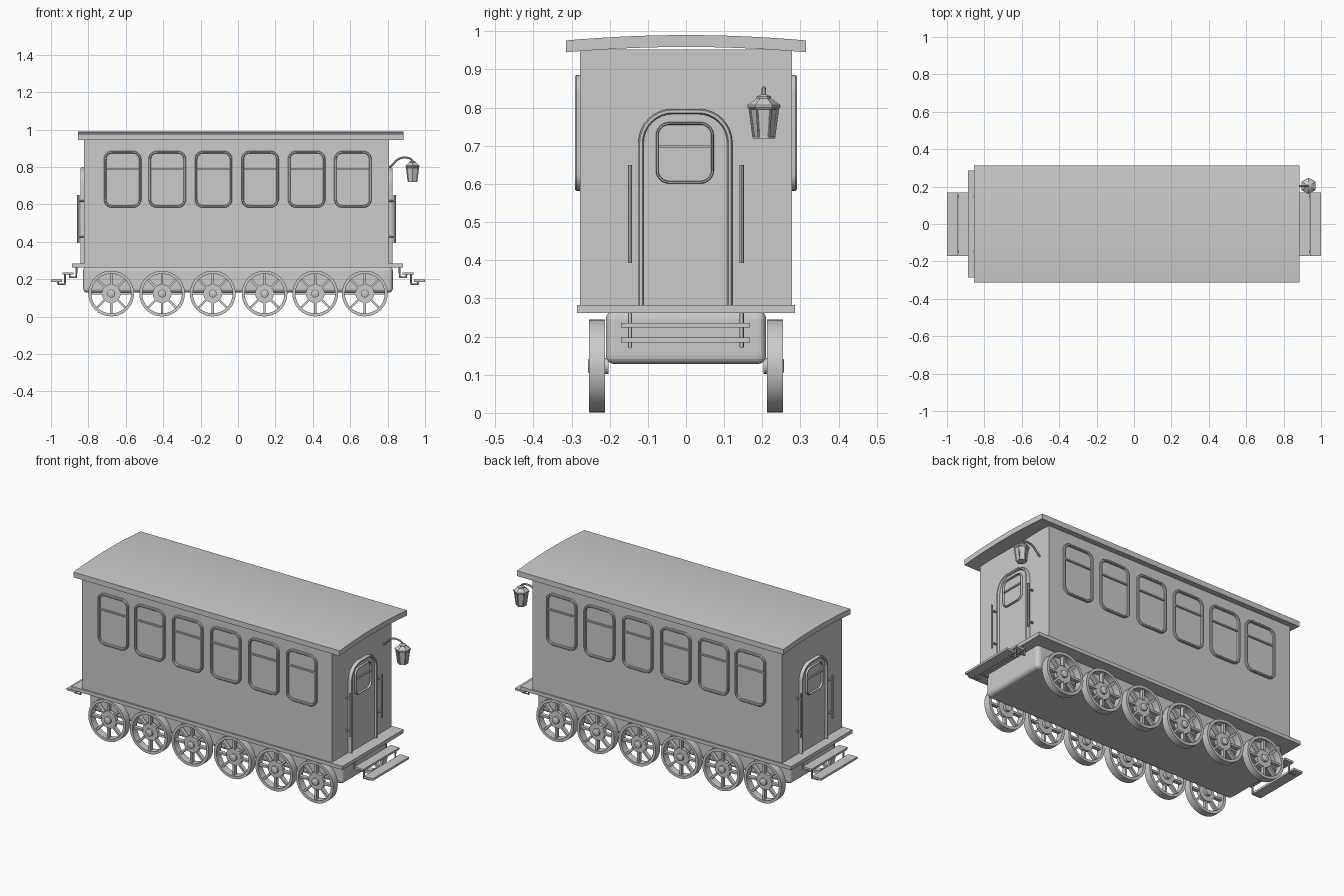
import bpy, bmesh, math
from mathutils import Vector, Matrix

if "Cube" in bpy.data.objects:
    bpy.data.objects.remove(bpy.data.objects["Cube"])


def finish(name, bm, smooth=False):
    bmesh.ops.remove_doubles(bm, verts=bm.verts, dist=1e-5)
    bmesh.ops.recalc_face_normals(bm, faces=bm.faces)
    me = bpy.data.meshes.new(name)
    bm.to_mesh(me)
    bm.free()
    ob = bpy.data.objects.new(name, me)
    bpy.context.collection.objects.link(ob)
    if smooth:
        bpy.ops.object.select_all(action='DESELECT')
        bpy.context.view_layer.objects.active = ob
        ob.select_set(True)
        bpy.ops.object.shade_smooth_by_angle(angle=math.radians(35))
    return ob


def add_box(bm, x0, x1, y0, y1, z0, z1, rot=Matrix()):
    m = Matrix.Translation(((x0+x1)/2, (y0+y1)/2, (z0+z1)/2)) @ Matrix.Diagonal((x1-x0, y1-y0, z1-z0, 1))
    bmesh.ops.create_cube(bm, size=1, matrix=rot @ m)


def box(name, *dims):
    bm = bmesh.new()
    add_box(bm, *dims)
    return finish(name, bm)


def lathe(bm, profile, n, place=Matrix(), closed=False, start=0):
    rings = [[bm.verts.new(place @ Vector((r*math.cos(start+2*math.pi*i/n),
                                           r*math.sin(start+2*math.pi*i/n), h)))
              for i in range(n)] for r, h in profile]
    for k in range(len(rings) if closed else len(rings)-1):
        a, b = rings[k], rings[(k+1) % len(rings)]
        for i in range(n):
            j = (i+1) % n
            bm.faces.new((a[i], a[j], b[j], b[i]))


def tube(name, paths, r):
    cu = bpy.data.curves.new(name, 'CURVE')
    cu.dimensions = '3D'
    cu.bevel_depth, cu.bevel_resolution, cu.use_fill_caps = r, 2, True
    for pts in paths:
        sp = cu.splines.new('POLY')
        sp.points.add(len(pts)-1)
        for p, co in zip(sp.points, pts):
            p.co = (*co, 1)
    ob = bpy.data.objects.new(name, cu)
    bpy.context.collection.objects.link(ob)
    bpy.ops.object.select_all(action='DESELECT')
    bpy.context.view_layer.objects.active = ob
    ob.select_set(True)
    bpy.ops.object.convert(target='MESH')
    bpy.ops.object.shade_smooth_by_angle(angle=math.radians(40))


def outline(u0, u1, v0, v1, rb, rt, d=0, db=None):
    # rounded rectangle inset by d (db at the bottom)
    db = d if db is None else db
    pts = []
    for cu, cv, r, a0 in ((u1-rb, v0+rb, rb, -90), (u1-rt, v1-rt, rt, 0),
                          (u0+rt, v1-rt, rt, 90), (u0+rb, v0+rb, rb, 180)):
        for k in range(9):
            a = math.radians(a0 + k*11.25)
            q = max(r-d, 0)
            pts.append((cu + q*math.cos(a) if r else cu + (-d if cu > 0 else d),
                        cv + q*math.sin(a) if r else cv + db))
    return pts


def ring_frame(name, outer, inner, depth, to3d):
    bm = bmesh.new()
    mid = depth*0.7
    em = 0.25
    lerp = [[(o[0]+(i[0]-o[0])*t, o[1]+(i[1]-o[1])*t) for o, i in zip(outer, inner)] for t in (em, 1-em)]
    layers = [(outer, -0.003), (outer, mid), (lerp[0], depth), (lerp[1], depth), (inner, mid), (inner, -0.003)]
    rings = [[bm.verts.new(to3d(u, v, w)) for u, v in pts] for pts, w in layers]
    n = len(outer)
    for a, b in zip(rings, rings[1:]):
        for i in range(n):
            bm.faces.new((a[i], a[(i+1) % n], b[(i+1) % n], b[i]))
    return finish(name, bm, True)


def window(name, u0, u1, v0, v1, r, bar, t, depth, to3d):
    ring_frame(name + "_frame", outline(u0, u1, v0, v1, r, r), outline(u0, u1, v0, v1, r, r, t), depth, to3d)
    bm = bmesh.new()
    c = [to3d(u, v, w) for w in (-0.002, depth*0.7)
         for u, v in ((u0+t/2, bar-.004), (u1-t/2, bar-.004), (u1-t/2, bar+.004), (u0+t/2, bar+.004))]
    vs = [bm.verts.new(p) for p in c]
    for f in ((0, 1, 2, 3), (4, 5, 6, 7), (0, 1, 5, 4), (1, 2, 6, 5), (2, 3, 7, 6), (3, 0, 4, 7)):
        bm.faces.new([vs[i] for i in f])
    finish(name + "_crossbar", bm)


# carriage body, floor and rounded undercarriage
box("body", -0.823, 0.807, -0.278, 0.278, 0.28, 0.952)
box("floor", -0.887, 0.882, -0.286, 0.286, 0.262, 0.283)
under = box("undercarriage", -0.828, 0.828, -0.21, 0.21, 0.128, 0.268)
bev = under.modifiers.new("bevel", 'BEVEL')
bev.width, bev.segments = 0.022, 4

# arched roof slab
bm = bmesh.new()
N = 16
sec = []
for i in range(N+1):
    t = -1 + 2*i/N
    sec.append((t*0.314, 0.976 + 0.014*(1-t*t)))
sec += [(y, z-0.031) for y, z in reversed(sec)]
ends = [[bm.verts.new((x, y, z)) for y, z in sec] for x in (-0.855, 0.884)]
for i in range(len(sec)):
    j = (i+1) % len(sec)
    bm.faces.new((ends[0][i], ends[0][j], ends[1][j], ends[1][i]))
for e in ends:
    for i in range(N):
        bm.faces.new((e[i], e[i+1], e[2*N-i], e[2*N+1-i]))
finish("roof", bm, True)

# side windows
for s in (-1, 1):
    for x in (-0.617, -0.378, -0.131, 0.118, 0.367, 0.614):
        window("side_window", x-0.1, x+0.1, 0.582, 0.886, 0.045, 0.787, 0.013, 0.013,
               lambda u, v, w, s=s: (u, s*(0.278+w), v))

# spoked wheels
bm = bmesh.new()
lathe(bm, [(0.122, -0.021), (0.122, 0.021), (0.106, 0.021), (0.106, -0.021)], 40, closed=True)
lathe(bm, [(0, -0.012), (0.05, -0.012), (0.05, 0.008), (0, 0.008)], 32)
lathe(bm, [(0, -0.03), (0.021, -0.03), (0.021, 0.02), (0.015, 0.024), (0, 0.024)], 24)
for k in range(8):
    add_box(bm, 0.045, 0.109, -0.006, 0.006, -0.010, 0.012, Matrix.Rotation(k*math.pi/4, 4, 'Z'))
wheel = finish("wheel", bm, True)
first = True
for s in (-1, 1):
    for x in (-0.678, -0.406, -0.135, 0.142, 0.413, 0.678):
        ob = wheel if first else bpy.data.objects.new("wheel", wheel.data)
        if not first:
            bpy.context.collection.objects.link(ob)
        first = False
        ob.location = (x, s*0.233, 0.123)
        ob.rotation_euler = (-s*math.pi/2, 0, 0)

# ends: door, handrails and steps
for s, x0 in ((1, 0.807), (-1, -0.823)):
    def face(u, v, w, s=s, x0=x0):
        return (x0 + s*w, u, v)
    door = (-0.125, 0.122, 0.281, 0.797, 0, 0.09)
    ring_frame("door_frame", outline(*door), outline(*door, 0.014, 0), 0.02, face)
    bm = bmesh.new()
    pts = outline(*door, 0.012, 0)
    pts = [p for i, p in enumerate(pts) if i == 0 or p != pts[i-1]]
    f = bm.faces.new([bm.verts.new(face(u, v, 0.008)) for u, v in pts])
    bmesh.ops.extrude_face_region(bm, geom=[f])
    bm.faces.ensure_lookup_table()
    for v in bm.faces[-1].verts:
        v.co.x -= s*0.01
    finish("door", bm)
    window("door_window", -0.079, 0.073, 0.601, 0.762, 0.035, 0.698, 0.007, 0.012,
           lambda u, v, w: face(u, v, w+0.007))
    rails = []
    for y in (-0.147, 0.146):
        xr = x0 + s*0.031
        rails.append([(xr, y, 0.393), (xr, y, 0.65)])
        rails += [[(x0 - s*0.003, y, z), (xr, y, z)] for z in (0.425, 0.618)]
    tube("handrails", rails, 0.0055)
    # steps and their hangers
    for a, b, z in ((0.88, 0.937, 0.23), (0.94, 1.0, 0.191)):
        box("step", min(s*a, s*b), max(s*a, s*b), -0.17, 0.168, z-0.006, z+0.006)
    hang = []
    for y in (-0.147, 0.146):
        for p in (((.864, .266), (.864, .21), (.90, .21), (.90, .23)),
                  ((.925, .23), (.925, .173), (.962, .173), (.962, .19))):
            hang.append([(s*x, y, z) for x, z in p])
    tube("step_hangers", hang, 0.0055)

# six-sided hanging lantern with curved arm
place = Matrix.Translation((0.933, 0.204, 0))
bm = bmesh.new()
lathe(bm, [(0, .719), (.029, .719), (.029, .725), (.025, .725), (.034, .795), (.040, .797), (.044, .802),
           (.043, .807), (.019, .824), (.019, .829), (.008, .834), (0, .834)], 6, place, start=math.pi/2)
finish("lantern", bm)
posts = []
for k in range(6):
    a = math.pi/2 + k*math.pi/3
    c, d = math.cos(a), math.sin(a)
    posts.append([(0.933+.027*c, .204+.027*d, .722), (0.933+.037*c, .204+.037*d, .798)])
tube("lantern_posts", posts, 0.003)
arm = [(.804, .798), (.818, .804), (.832, .818), (.846, .834), (.862, .845), (.882, .850),
       (.902, .850), (.918, .846), (.929, .838), (.933, .828)]
tube("lantern_arm", [[(x, .204, z) for x, z in arm]], 0.0055)
